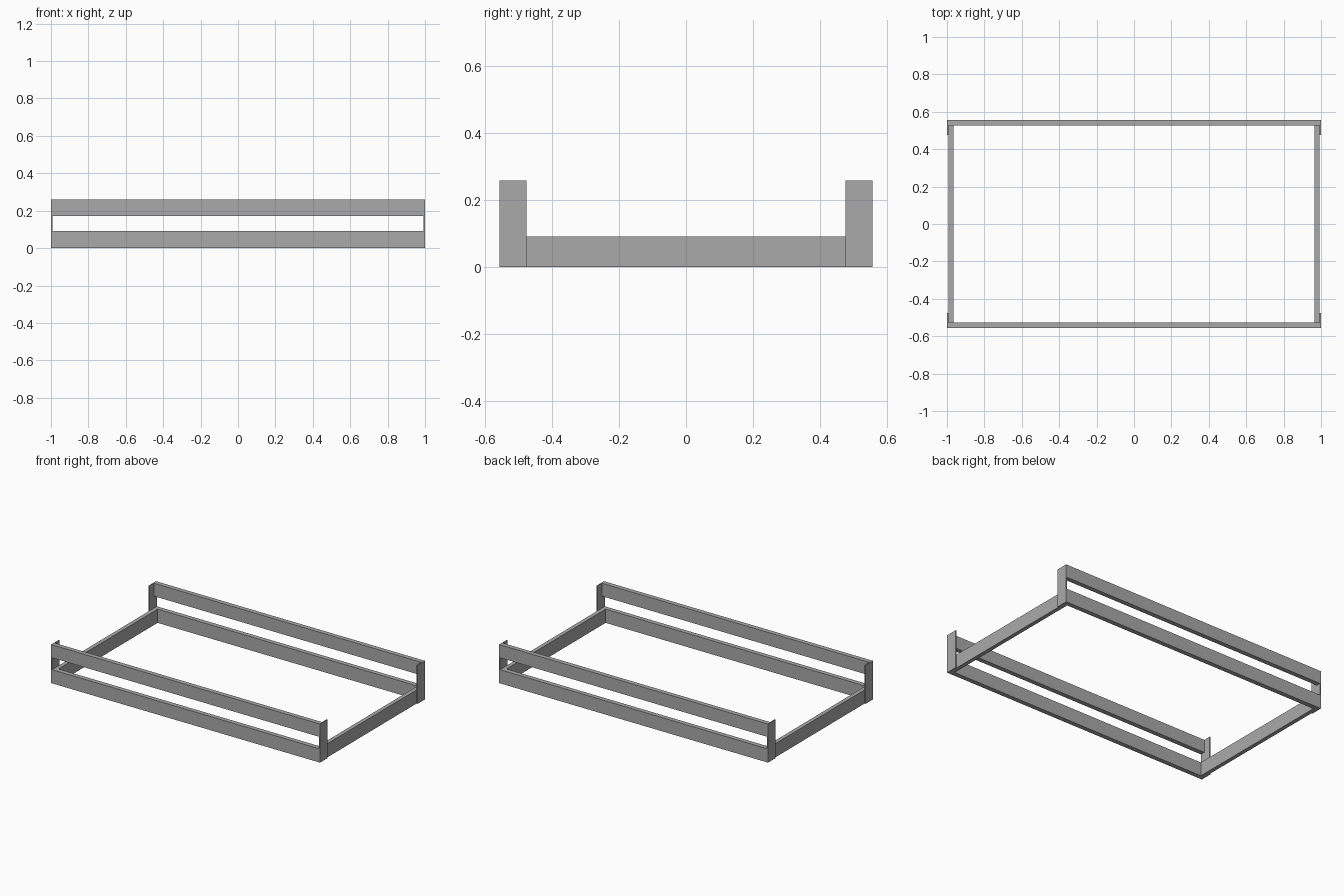
import bpy
import bmesh
from mathutils import Matrix, Vector

cube = bpy.data.objects.get("Cube")
if cube:
    bpy.data.objects.remove(cube, do_unlink=True)

grey = bpy.data.materials.new("mid grey")
grey.use_nodes = True
colour = (0.40, 0.40, 0.40, 1)
grey.diffuse_color = colour
grey.node_tree.nodes["Principled BSDF"].inputs["Base Color"].default_value = colour


def box(name, x, y, z):
    """Box from (low, high) ranges on each axis."""
    lo, hi = (Vector(p) for p in zip(x, y, z))
    bm = bmesh.new()
    bmesh.ops.create_cube(bm, size=1, matrix=Matrix.Translation((lo + hi) / 2)
                          @ Matrix.Diagonal((*(hi - lo), 1)))
    mesh = bpy.data.meshes.new(name)
    bm.to_mesh(mesh)
    bm.free()
    mesh.materials.append(grey)
    obj = bpy.data.objects.new(name, mesh)
    bpy.context.collection.objects.link(obj)
    return obj


def span(side, inner, outer):
    """Range between two distances from the centre, on the given side."""
    return sorted((side * inner, side * outer))


HALF_X, HALF_Y = 1.0, 0.557
BOARD = 0.031       # board thickness
PLATE = 0.007       # corner post thickness
POST_WIDTH = 0.081
BASE_TOP, RAIL_LOW, TOP = 0.092, 0.172, 0.259
inner_x, inner_y = HALF_X - PLATE, HALF_Y - BOARD

# Long boards and the guard rails above them
for side, label in ((-1, "front"), (1, "back")):
    y = span(side, inner_y, HALF_Y)
    box(label + "_base_board", (-inner_x, inner_x), y, (0, BASE_TOP))
    box(label + "_upper_rail", (-inner_x, inner_x), y, (RAIL_LOW, TOP))

# End boards and the thin corner posts outside them
for sx, x_label in ((-1, "right"), (1, "left")):
    box(x_label + "_end_board", span(sx, HALF_X - BOARD - 0.003, inner_x),
        (-inner_y, inner_y), (0, BASE_TOP))
    for sy, y_label in ((-1, "front"), (1, "back")):
        box(f"{y_label}_{x_label}_corner_post", span(sx, inner_x, HALF_X),
            span(sy, HALF_Y - POST_WIDTH, HALF_Y), (0, TOP))
